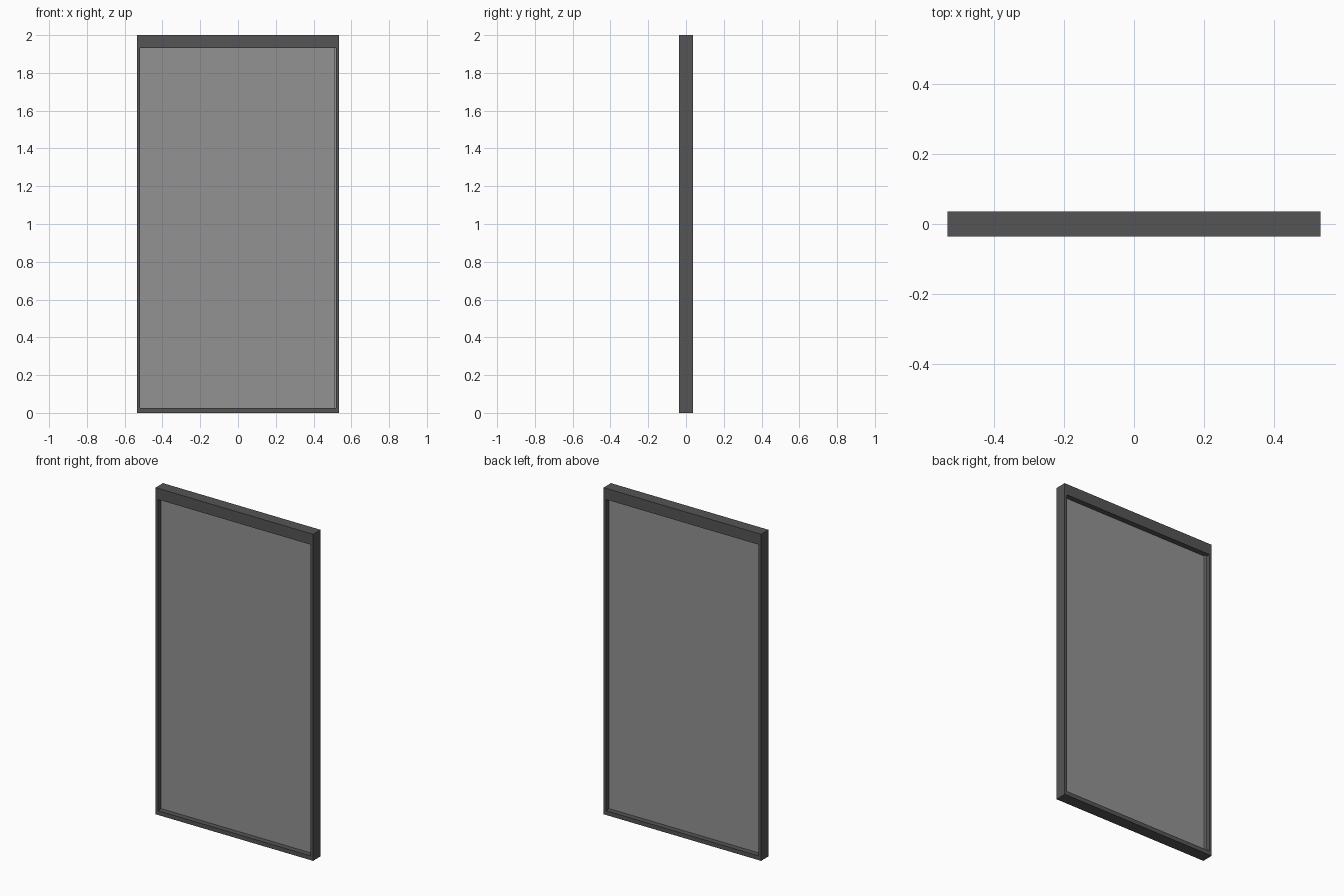
import bpy

if "Cube" in bpy.data.objects:
    bpy.data.objects.remove(bpy.data.objects["Cube"])

W, D, H = 1.068, 0.072, 2.0      # overall size
JAMB, HEAD, SILL = 0.016, 0.068, 0.026
STRIP = 0.011                    # closing strip width


def material(name, value):
    m = bpy.data.materials.new(name)
    m.diffuse_color = (value, value, value, 1)
    m.use_nodes = True
    m.node_tree.nodes["Principled BSDF"].inputs["Base Color"].default_value = m.diffuse_color
    return m


dark = material("dark_grey", 0.09)
mid = material("mid_grey", 0.29)


def box(name, x, y, z, mat):
    """Box from (min, max) pairs on each axis."""
    bpy.ops.mesh.primitive_cube_add(
        size=1, location=[(a + b) / 2 for a, b in (x, y, z)])
    o = bpy.context.object
    o.name = name
    o.scale = [b - a for a, b in (x, y, z)]
    bpy.ops.object.transform_apply(location=False, rotation=False, scale=True)
    o.data.materials.append(mat)
    return o


full_y = (-D / 2, D / 2)
inner = W / 2 - JAMB
opening_z = (SILL, H - HEAD)

# Outer frame: deep header, thin sill, two jambs
box("header", (-W / 2, W / 2), full_y, (H - HEAD, H), dark)
box("sill", (-W / 2, W / 2), full_y, (0, SILL), dark)
box("left_jamb", (-W / 2, -inner), full_y, opening_z, dark)
box("right_jamb", (inner, W / 2), full_y, opening_z, dark)

# Thin recessed panel in the middle of the frame depth
box("panel", (-inner, inner), (-0.003, 0.003), opening_z, mid)

# Slim closing strips: right edge on the front, left edge on the back
box("front_strip", (inner - STRIP, inner), (-0.012, -0.003), opening_z, mid)
box("back_strip", (-inner, -inner + STRIP), (0.003, 0.012), opening_z, mid)
